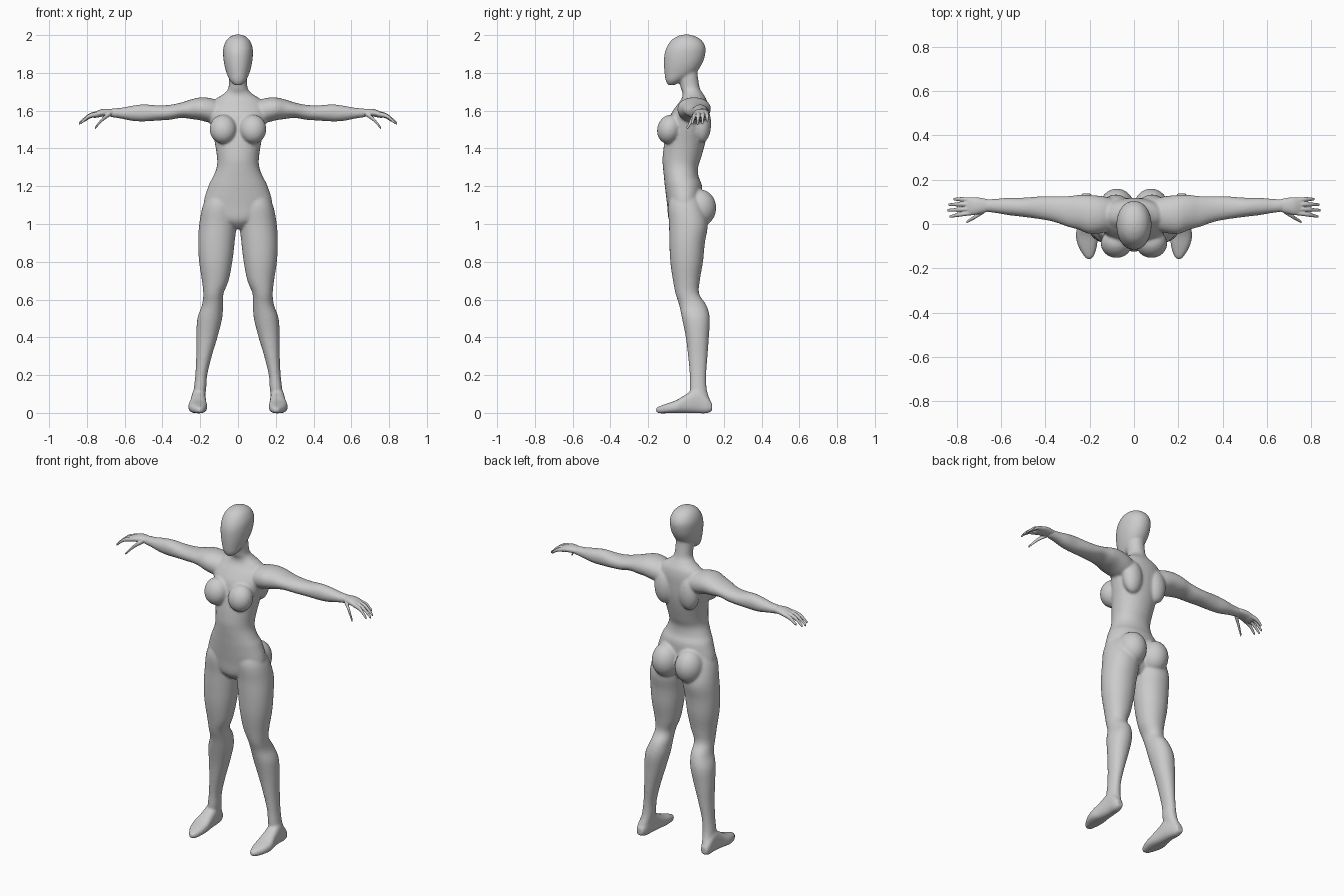
import bpy, bmesh, math
from mathutils import Matrix, Vector

grey = bpy.data.materials.new("matte_grey")
grey.diffuse_color = (0.6, 0.6, 0.6, 1)


def spline(rows, steps=5):
    """Catmull-Rom interpolation of section rows."""
    rows = [Vector(r) for r in rows]
    pts = [rows[0]] + rows + [rows[-1]]
    out = []
    for i in range(1, len(pts) - 2):
        p0, p1, p2, p3 = pts[i - 1:i + 3]
        for k in range(steps):
            t = k / steps
            out.append(0.5 * (2 * p1 + (p2 - p0) * t + (2 * p0 - 5 * p1 + 4 * p2 - p3) * t * t
                              + (3 * p1 - p0 - 3 * p2 + p3) * t ** 3))
    return out + [rows[-1]]


def loft(bm, axis, rows, side=1, power=2.1, n=32):
    """Closed skin along an axis; each row is position, min/max of the other two axes."""
    others = [a for a in range(3) if a != axis]
    rings = []
    for t, a0, a1, b0, b1 in spline(rows):
        ring = []
        for k in range(n):
            c, s = math.cos(math.tau * k / n), math.sin(math.tau * k / n)
            u = math.copysign(abs(c) ** (2 / power), c)
            v = math.copysign(abs(s) ** (2 / power), s)
            co = [0, 0, 0]
            co[axis] = t
            co[others[0]] = (a0 + a1) / 2 + u * (a1 - a0) / 2
            co[others[1]] = (b0 + b1) / 2 + v * (b1 - b0) / 2
            co[0] *= side
            ring.append(bm.verts.new(co))
        rings.append(ring)
    for r, q in zip(rings, rings[1:]):
        for k in range(n):
            bm.faces.new((r[k], r[(k + 1) % n], q[(k + 1) % n], q[k]))
    bm.faces.new(rings[0][::-1])
    bm.faces.new(rings[-1])


def blob(bm, centre, radii, tilt=0, side=1):
    """Ellipsoid muscle or soft mass."""
    c = Vector((centre[0] * side, centre[1], centre[2]))
    m = Matrix.Translation(c) @ Matrix.Rotation(tilt, 4, 'X') @ Matrix.Diagonal((*radii, 1))
    bmesh.ops.create_uvsphere(bm, u_segments=32, v_segments=20, radius=1, matrix=m)


def finish(bm, name, voxel, smooth):
    """Fuse the overlapping masses into one smooth skin."""
    bmesh.ops.recalc_face_normals(bm, faces=bm.faces)
    me = bpy.data.meshes.new(name)
    bm.to_mesh(me)
    bm.free()
    me.materials.append(grey)
    ob = bpy.data.objects.new(name, me)
    bpy.context.collection.objects.link(ob)
    fuse = ob.modifiers.new("fuse", 'REMESH')
    fuse.mode = 'VOXEL'
    fuse.voxel_size = voxel
    fuse.use_smooth_shade = True
    soft = ob.modifiers.new("soften", 'SMOOTH')
    soft.factor = 0.5
    soft.iterations = smooth


def centred(rows):
    """Rows of height, half width, front, back."""
    return [(z, -w, w, f, b) for z, w, f, b in rows]


body = bmesh.new()

# Torso and neck
loft(body, 2, centred([
    (.975, .03, -.05, .05), (1.02, .12, -.09, .08), (1.1, .18, -.1, .085),
    (1.2, .157, -.112, .085), (1.25, .132, -.117, .067), (1.3, .113, -.122, .064),
    (1.35, .111, -.124, .08), (1.43, .123, -.115, .102), (1.5, .14, -.1, .115),
    (1.57, .155, -.085, .118), (1.62, .15, -.055, .117), (1.66, .12, -.025, .108),
    (1.69, .075, -.018, .09), (1.72, .051, -.028, .073), (1.78, .048, -.04, .063),
    (1.83, .045, -.04, .06)]))

# Smooth featureless head
loft(body, 2, centred([
    (1.735, .018, -.095, -.06), (1.76, .043, -.108, -.015), (1.8, .061, -.114, .05),
    (1.85, .074, -.117, .086), (1.9, .079, -.114, .102), (1.94, .076, -.1, .102),
    (1.975, .06, -.075, .08), (1.995, .036, -.042, .046), (2.003, .01, -.012, .015)]))

LEG = [
    (1.18, .03, .145, -.07, .05), (1.1, .01, .185, -.095, .09), (1.0, .008, .205, -.09, .115),
    (.9, .018, .211, -.088, .1), (.8, .03, .206, -.083, .09), (.7, .05, .191, -.069, .073),
    (.63, .077, .184, -.055, .07), (.57, .079, .191, -.036, .108), (.5, .084, .215, -.021, .126),
    (.4, .109, .221, -.001, .121), (.3, .139, .221, .011, .114), (.2, .163, .226, .02, .107),
    (.12, .169, .235, .02, .111), (.06, .18, .24, .03, .13), (.02, .185, .24, .04, .13)]
FOOT = [
    (.138, .195, .235, .01, .05), (.11, .183, .243, -.002, .09), (.06, .172, .246, -.002, .13),
    (0, .168, .253, -.002, .098), (-.05, .163, .263, -.002, .068), (-.1, .167, .252, -.002, .05),
    (-.142, .18, .228, -.002, .035), (-.159, .195, .212, .006, .026)]
ARM = [
    (.08, -.02, .11, 1.54, 1.64), (.14, -.04, .125, 1.535, 1.665), (.2, -.045, .131, 1.549, 1.67),
    (.25, -.026, .131, 1.556, 1.659), (.3, -.012, .126, 1.562, 1.643),
    (.36, .009, .126, 1.552, 1.631), (.42, .021, .125, 1.548, 1.628),
    (.5, .032, .119, 1.543, 1.633), (.56, .039, .119, 1.546, 1.626),
    (.62, .049, .114, 1.558, 1.615), (.67, .055, .111, 1.566, 1.611), (.69, .06, .108, 1.575, 1.605)]

for s in (1, -1):
    loft(body, 2, LEG, s)
    loft(body, 1, FOOT, s, power=2.6)
    loft(body, 0, ARM, s)
    blob(body, (.079, -.088, 1.502), (.071, .064, .078), -.3, s)   # breast
    blob(body, (.077, .072, 1.085), (.08, .088, .098), 0, s)       # buttock
    blob(body, (.082, .085, 1.53), (.06, .048, .1), 0, s)          # shoulder blade
finish(body, "body", .0065, 8)

# Hands: palm, four fingers and thumb
PALM = [
    (.64, .062, .106, 1.572, 1.606), (.68, .05, .116, 1.571, 1.61), (.72, .041, .121, 1.568, 1.608),
    (.755, .039, .119, 1.562, 1.594), (.77, .05, .11, 1.565, 1.582)]
FINGERS = [  # base, middle and tip points
    [(.74, .108, 1.582), (.78, .112, 1.571), (.815, .112, 1.545)],
    [(.74, .089, 1.585), (.79, .089, 1.573), (.838, .087, 1.533)],
    [(.74, .069, 1.585), (.79, .065, 1.573), (.843, .062, 1.53)],
    [(.74, .05, 1.583), (.79, .042, 1.57), (.833, .033, 1.533)],
    [(.675, .06, 1.585), (.715, .034, 1.556), (.757, .008, 1.508)]]
for s, label in ((1, "left"), (-1, "right")):
    hand = bmesh.new()
    loft(hand, 0, PALM, s)
    for pts in FINGERS:
        loft(hand, 0, [(x, y - r, y + r, z - r * 1.2, z + r * 1.2)
                       for (x, y, z), r in zip(pts, (.011, .0095, .006))], s, n=16)
    finish(hand, "hand_" + label, .003, 3)
